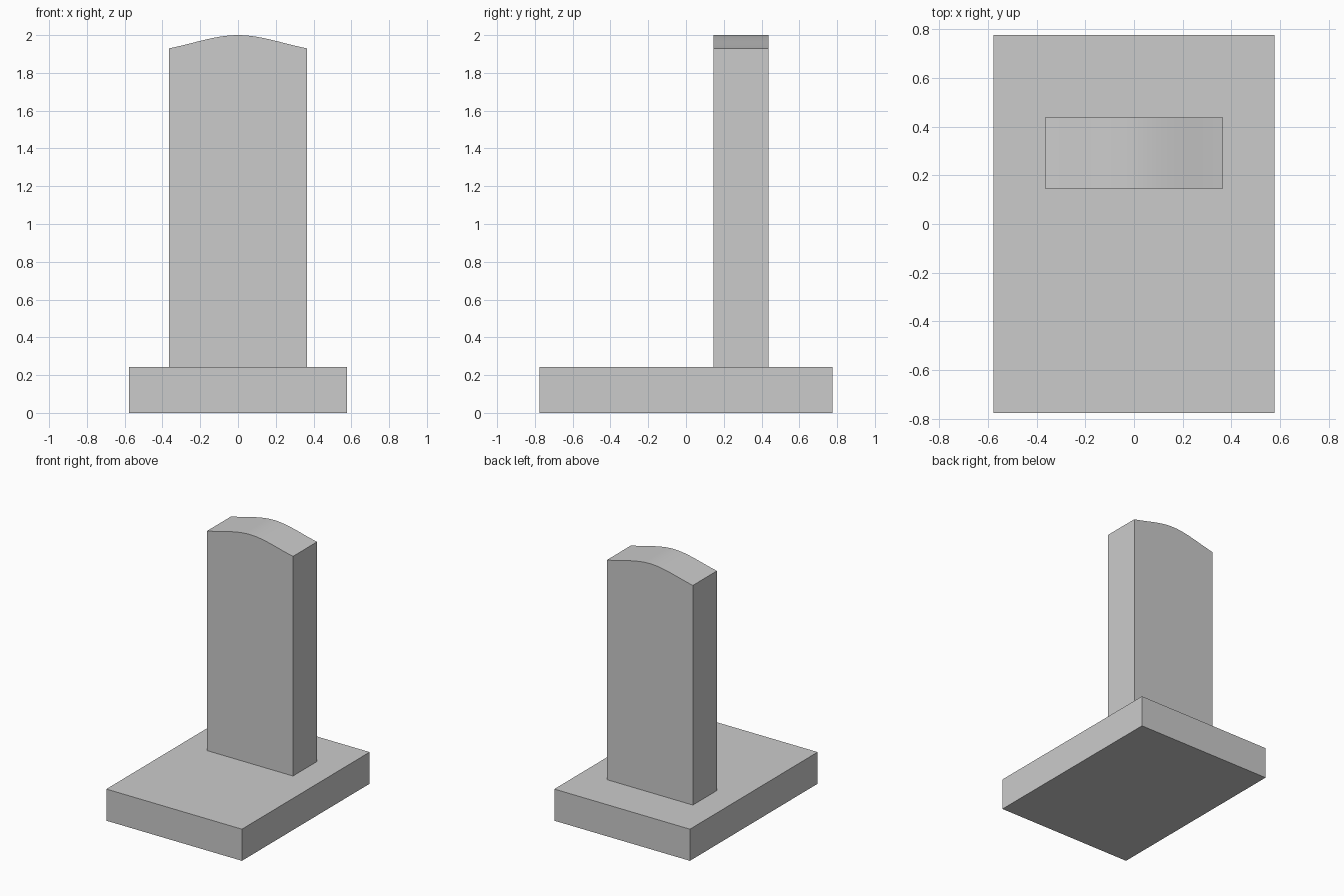
import bpy, bmesh

if "Cube" in bpy.data.objects:
    bpy.data.objects.remove(bpy.data.objects["Cube"])

def extrude_profile(name, profile, y0, y1):
    """Extrude an x/z outline along y into a closed solid."""
    bm = bmesh.new()
    face = bm.faces.new([bm.verts.new((x, y0, z)) for x, z in profile])
    ext = bmesh.ops.extrude_face_region(bm, geom=[face])
    verts = [g for g in ext["geom"] if isinstance(g, bmesh.types.BMVert)]
    bmesh.ops.translate(bm, verts=verts, vec=(0, y1 - y0, 0))
    bmesh.ops.recalc_face_normals(bm, faces=bm.faces)
    mesh = bpy.data.meshes.new(name)
    bm.to_mesh(mesh)
    bm.free()
    obj = bpy.data.objects.new(name, mesh)
    bpy.context.collection.objects.link(obj)
    return obj

BASE_H = 0.243

# Rectangular plinth
extrude_profile("base_slab", [(-0.576, 0), (0.576, 0), (0.576, BASE_H), (-0.576, BASE_H)],
                -0.775, 0.775)

# Upright stone with a gently curved crown
HALF, SHOULDER, RISE, STEPS = 0.365, 1.93, 0.07, 12
crown = []
for i in range(-STEPS, STEPS + 1):
    t = 1 - abs(i) / STEPS
    crown.append((-HALF * i / STEPS, SHOULDER + RISE * (t + t**2 - t**3)))
stone = extrude_profile("upright_stone", [(-HALF, BASE_H), (HALF, BASE_H)] + crown,
                        0.146, 0.438)

# Smooth the crown, keep the corners crisp
bpy.ops.object.select_all(action='DESELECT')
stone.select_set(True)
bpy.context.view_layer.objects.active = stone
bpy.ops.object.shade_smooth_by_angle(angle=0.35)
